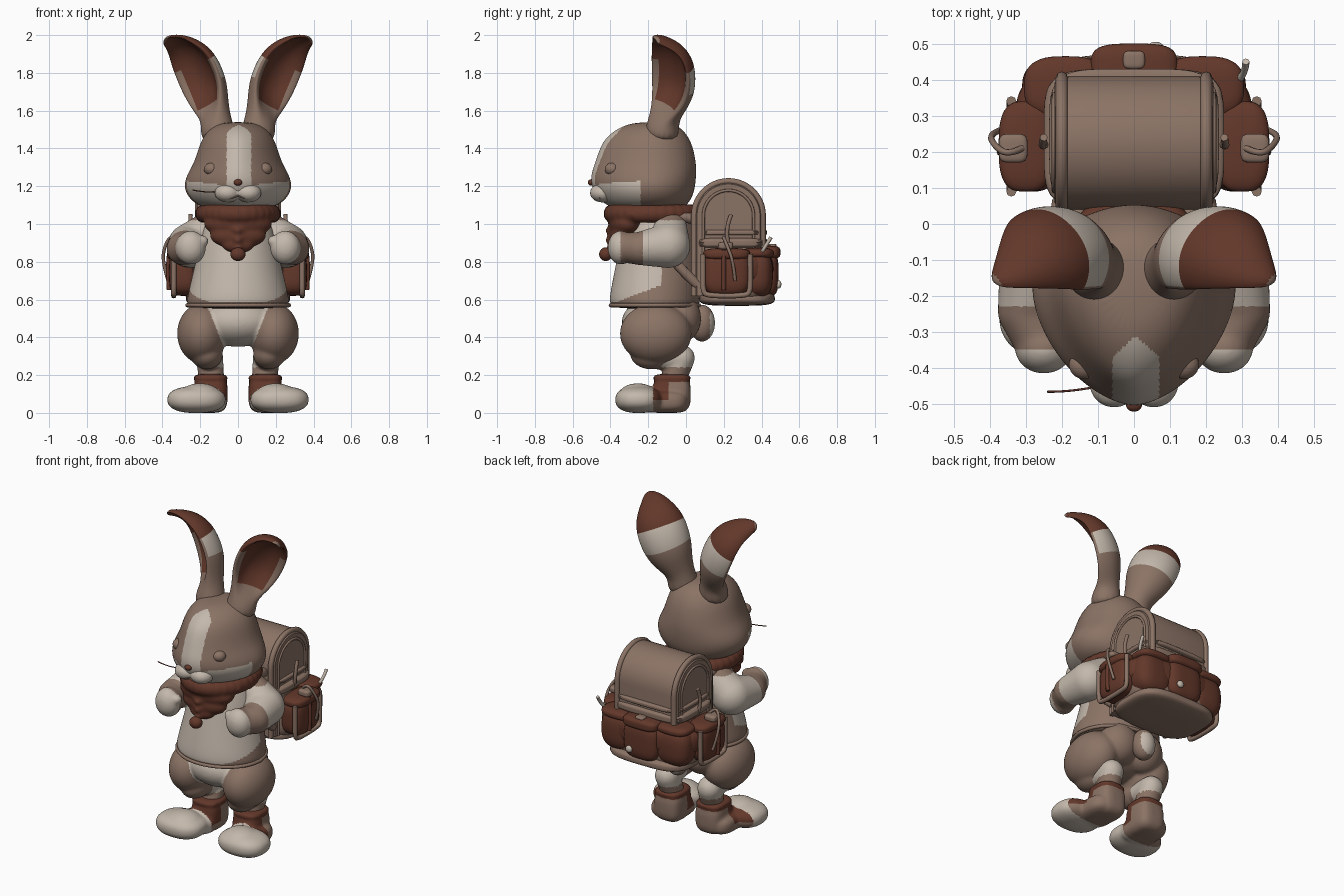
import bpy, bmesh, math
from mathutils import Vector

if "Cube" in bpy.data.objects:
    bpy.data.objects.remove(bpy.data.objects["Cube"], do_unlink=True)

TAUPE, CREAM, DARK = 0, 1, 2


def material(name, rgb):
    m = bpy.data.materials.new(name)
    m.use_nodes = True
    m.diffuse_color = (*rgb, 1)
    m.node_tree.nodes["Principled BSDF"].inputs["Base Color"].default_value = (*rgb, 1)
    return m


MATS = [material("taupe_fur", (.26, .172, .131)), material("cream_fur", (.55, .48, .41)),
        material("russet_cloth", (.125, .039, .023))]


def finish(obj, col):
    """Colour by one index, by a rule of position, or keep face indices when None."""
    mesh = obj.data
    if not len(mesh.materials):
        for m in MATS:
            mesh.materials.append(m)
    if col is not None:
        for p in mesh.polygons:
            p.material_index = col(*p.center) if callable(col) else col
    mesh.shade_smooth()
    mesh.set_sharp_from_angle(angle=math.radians(50))


def build(name, bm, col=TAUPE, mods=()):
    bmesh.ops.recalc_face_normals(bm, faces=bm.faces[:])
    mesh = bpy.data.meshes.new(name)
    bm.to_mesh(mesh)
    bm.free()
    for m in MATS:
        mesh.materials.append(m)
    obj = bpy.data.objects.new(name, mesh)
    bpy.context.scene.collection.objects.link(obj)
    for kind, opts in mods:
        mod = obj.modifiers.new(kind.lower(), kind)
        for key, value in opts.items():
            setattr(mod, key, value)
    if mods:
        dg = bpy.context.evaluated_depsgraph_get()
        new = bpy.data.meshes.new_from_object(obj.evaluated_get(dg))
        obj.modifiers.clear()
        obj.data = new
    finish(obj, col)


def puffs(name, balls, col=TAUPE, blend=False):
    """Ellipsoids (x, y, z, rx, ry, rz, squareness), optionally melted together."""
    bm = bmesh.new()
    for b in balls:
        p = b[6] if len(b) > 6 else 2
        for v in bmesh.ops.create_icosphere(bm, subdivisions=4, radius=1)["verts"]:
            n = sum(abs(k) ** p for k in v.co) ** (1 / p)
            v.co = Vector([b[i] + v.co[i] / n * b[i + 3] for i in range(3)])
    mods = [("REMESH", dict(mode="VOXEL", voxel_size=.008)),
            ("SMOOTH", dict(factor=.5, iterations=14))] if blend else []
    build(name, bm, col, mods)


def chain(points, steps=6):
    """Round balls interpolated along (x, y, z, r) points."""
    out = []
    for a, b in zip(points, points[1:]):
        for i in range(steps + 1):
            x, y, z, r = [p + (q - p) * i / steps for p, q in zip(a, b)]
            out.append((x, y, z, r, r, r))
    return out


def loft(name, rings, col=TAUPE, mods=(), index=None):
    bm = bmesh.new()
    rows = [[bm.verts.new(p) for p in ring] for ring in rings]
    n = len(rows[0])
    for i in range(len(rows) - 1):
        for j in range(n):
            k = (j + 1) % n
            f = bm.faces.new((rows[i][j], rows[i][k], rows[i + 1][k], rows[i + 1][j]))
            if index:
                f.material_index = index(i, j)
    bm.faces.new(rows[0])
    bm.faces.new(rows[-1])
    build(name, bm, col, mods)


def tube(name, points, r, col=TAUPE, cyclic=False):
    cu = bpy.data.curves.new(name, "CURVE")
    cu.dimensions = "3D"
    cu.bevel_depth, cu.bevel_resolution, cu.use_fill_caps = r, 2, True
    s = cu.splines.new("NURBS")
    s.points.add(len(points) - 1)
    for sp, p in zip(s.points, points):
        sp.co = (*p, 1)
    s.order_u, s.use_endpoint_u, s.use_cyclic_u, s.resolution_u = 3, True, cyclic, 6
    tmp = bpy.data.objects.new(name + "_path", cu)
    bpy.context.scene.collection.objects.link(tmp)
    dg = bpy.context.evaluated_depsgraph_get()
    mesh = bpy.data.meshes.new_from_object(tmp.evaluated_get(dg))
    bpy.data.objects.remove(tmp, do_unlink=True)
    mesh.materials.clear()
    obj = bpy.data.objects.new(name, mesh)
    bpy.context.scene.collection.objects.link(obj)
    finish(obj, col)


SIDES = ((1, "left"), (-1, "right"))
SUBSURF = [("SUBSURF", dict(levels=3))]


def both(balls):
    return [(s * b[0], *b[1:]) for b in balls for s in (1, -1)]


# Head: stacked rings that narrow toward the muzzle, with pale blaze and cheeks
HEAD = [(1.075, .12, -.34, -.03), (1.095, .21, -.42, 0), (1.14, .265, -.47, .035), (1.2, .29, -.505, .05),
        (1.26, .272, -.505, .055), (1.32, .235, -.485, .055), (1.4, .21, -.458, .04),
        (1.46, .187, -.425, .015), (1.515, .14, -.35, -.03), (1.54, .07, -.26, -.1)]


def head_ring(z, rx, front, back):
    out = []
    for i in range(32):
        c, s = math.cos(math.pi * i / 16), math.sin(math.pi * i / 16)
        e = 1.18 if s < 0 else 1
        depth = back + .18 if s > 0 else -.18 - front
        out.append((rx * math.copysign(abs(c) ** e, c), -.18 + depth * math.copysign(abs(s) ** e, s), z))
    return out


def head_colour(x, y, z):
    blaze = z > 1.2 and abs(x - .005) < min(.065, 1.1 * (-.31 - y))
    return CREAM if blaze or (y < -.24 and z < 1.2 + .1 * abs(x)) else TAUPE


loft("head", [head_ring(*r) for r in HEAD], head_colour, SUBSURF)
puffs("muzzle", both([(.055, -.44, 1.165, .07, .07, .052)]), CREAM, True)
puffs("nose", [(0, -.502, 1.22, .022, .018, .017)], DARK)
for s, side in SIDES:
    puffs(side + "_eyelid", [(s * .138, -.39, 1.29, .042, .04, .035)])
    tube(side + "_smile", [(0, -.49, 1.15), (s * .05, -.5, 1.122), (s * .11, -.455, 1.14)], .004)
tube("whisker", [(-.1, -.45, 1.17), (-.17, -.465, 1.165), (-.24, -.465, 1.18)], .003, DARK)

# Ears: hollow cross-section swept along a curling path (x, y, z, width, depth, hollow)
EAR = [(.10, -.13, 1.44, .11, .1, 0), (.115, -.12, 1.55, .078, .082, 0), (.15, -.10, 1.63, .115, .105, .7),
       (.185, -.08, 1.72, .152, .13, 1), (.24, -.08, 1.85, .155, .12, 1), (.285, -.10, 1.92, .12, .085, 1),
       (.34, -.135, 1.965, .07, .04, 1), (.39, -.165, 1.975, .025, .02, .5)]
FRONT = [(1, 0), (.9, .1), (.7, -.05), (.4, -.4), (0, -.5), (-.4, -.4), (-.7, -.05), (-.9, .1)]
BACK = [(-1, 0), (-.85, -.5), (-.5, -.87), (0, -1), (.5, -.87), (.85, -.5)]


def ear_index(i, j):
    if i >= 4 or (i >= 2 and 2 <= j <= 5):
        return DARK
    return CREAM if i == 3 and j >= 8 else TAUPE


for s, side in SIDES:
    path = [Vector((s * e[0], e[1], e[2])) for e in EAR]
    rings = []
    for i, e in enumerate(EAR):
        t = (path[min(i + 1, 7)] - path[max(i - 1, 0)]).normalized()
        f = Vector((s * .7, -.7, 0))
        f = (f - t * f.dot(t)).normalized()
        u = t.cross(f) * s
        sec = [(w, e[5] * d + (1 - e[5]) * math.sqrt(1 - w * w)) for w, d in FRONT] + BACK
        rings.append([path[i] + u * w * e[3] + f * d * e[4] for w, d in sec])
    loft(side + "_ear", rings, None, SUBSURF, ear_index)

# Shirt with rolled hem
SHIRT = [(.55, .25, -.38, .05), (.575, .275, -.405, .075), (.62, .268, -.405, .075), (.7, .25, -.39, .08),
         (.8, .225, -.37, .07), (.92, .205, -.345, .06), (1.02, .17, -.32, .04), (1.1, .12, -.27, 0)]


def oval(z, rx, y0, y1, n=28):
    return [(rx * math.cos(a), (y0 + y1) / 2 + (y1 - y0) / 2 * math.sin(a), z)
            for a in (2 * math.pi * i / n for i in range(n))]


def shirt_colour(x, y, z):
    return CREAM if y < -.13 and z > .59 + max(0, y + .36) * .38 else TAUPE


loft("shirt", [oval(*r) for r in SHIRT], shirt_colour, SUBSURF)
tube("shirt_hem", oval(.57, .27, -.4, .07), .011, TAUPE, True)


# Hips, thighs and tail
def hip_colour(x, y, z):
    return CREAM if y < -.19 and abs(x) < .08 + (z - .36) * .4 else TAUPE


puffs("hips_and_thighs", [(0, -.16, .48, .21, .18, .13)]
      + both([(.19, -.16, .42, .132, .19, .16), (.165, -.18, .31, .085, .115, .08),
              (.09, -.03, .5, .12, .11, .13)]), hip_colour, True)
puffs("tail", [(0, .085, .475, .07, .068, .097)], lambda x, y, z: CREAM if y > .125 and z < .53 else TAUPE)


# Limbs
def shank_colour(x, y, z):
    return CREAM if y > -.13 and .24 < z < .36 else TAUPE


def boot_colour(x, y, z):
    if y < -.175:
        return CREAM
    return DARK if z > .165 or (y < -.09 and z > .07) else TAUPE


def arm_colour(x, y, z):
    return TAUPE if -.345 < y < -.23 or z > 1.02 else CREAM


for s, side in SIDES:
    puffs(side + "_shank", chain([(s * .155, -.15, .3, .07), (s * .15, -.025, .29, .072),
                                  (s * .14, -.07, .17, .068)]), shank_colour, True)
    puffs(side + "_boot", [(s * .145, -.075, .1, .09, .1, .1, 3.5), (s * .17, -.12, .06, .11, .13, .06, 3),
                           (s * .22, -.25, .07, .155, .125, .071, 2.4), (s * .2, -.255, .09, .11, .105, .067),
                           (s * .145, -.075, .185, .09, .1, .022, 3)], boot_colour, True)
    puffs(side + "_arm", chain([(s * .15, -.08, .985, .085), (s * .255, -.095, .885, .118),
                                (s * .29, -.24, .87, .088), (s * .25, -.33, .875, .078)])
          + [(s * .25, -.345, .875, .08, .07, .09), (s * .19, -.35, .91, .035, .035, .03)],
          arm_colour, True)

# Neckerchief with sagging folds and toggle
neck = [(.18 * math.cos(a), -.17 + .22 * math.sin(a), 1.055, .048, .048, .05)
        for a in (2 * math.pi * i / 32 for i in range(32))]
folds = [b for d in (0, .05, .1) for b in chain([(-.19 + d, -.28, 1.05 - d * .6, .02),
         (0, -.405, .965 - d, .022), (.19 - d, -.28, 1.05 - d * .6, .02)], 9)]
puffs("neckerchief", neck + folds + [(0, -.31, 1, .18, .1, .075), (0, -.335, .94, .15, .07, .07),
                                     (0, -.36, .89, .085, .045, .045)], DARK, True)
puffs("neckerchief_knot", [(.04, .09, 1.1, .07, .03, .025)], DARK)
puffs("toggle", [(0, -.425, .84, .04, .035, .036)], DARK)


# Backpack: arched body with piping
def arch(x, k=1):
    pts = [(.225 + .185 * k * math.cos(a), 1.045 + .185 * k * math.sin(a))
           for a in (math.pi * i / 20 for i in range(21))]
    return [(x, y, z) for y, z in [(.225 + .185 * k, .62)] + pts + [(.225 - .185 * k, .62)]]


loft("pack_body", [arch(x, k) for x, k in ((-.22, .9), (-.2, .98), (-.18, 1), (.18, 1), (.2, .98), (.22, .9))])
for s, side in SIDES:
    tube(side + "_pack_piping", arch(s * .2, .98), .017)
    tube(side + "_pack_seam", arch(s * .22, .72), .008)
    tube(side + "_shoulder_strap", [(s * .15, .06, 1.02), (s * .17, -.06, 1.06), (s * .19, -.16, .95),
                                    (s * .22, -.05, .78), (s * .2, .06, .68)], .028)
    # Side pouch with trim, flap and cord
    puffs(side + "_pouch", [(s * .29, .215, .74, .075, .125, .12, 3.5),
                            (s * .3, .215, .84, .075, .125, .033, 3)], DARK)
    trim = [(s * .34, .215 + .125 * y, .73 + .11 * z) for y, z in
            ((-1, 1), (-1, 0), (-1, -.8), (-.8, -1), (.8, -1), (1, -.8), (1, 0), (1, 1))]
    tube(side + "_pouch_trim", trim, .014)
    tube(side + "_pouch_strap", [(s * .36, .2, .86), (s * .375, .2, .8), (s * .365, .2, .65)], .012, DARK)
    puffs(side + "_buckle", [(s * .335, .21, .885, .04, .04, .02, 4)])
    tube(side + "_cord", [(s * .31, .21, .9), (s * .35, .19, .95), (s * .39, .22, .88), (s * .4, .25, .8),
                          (s * .37, .26, .7)], .009)
    tube(side + "_twig", [(s * .24, .23, .88), (s * .26, .2, .96), (s * .25, .24, 1.05)], .011)
    puffs(side + "_back_pocket", [(s * .19, .375, .735, .12, .085, .125, 2.8),
                                  (s * .19, .38, .845, .115, .085, .03, 2.8)], DARK)

puffs("pack_base", [(0, .26, .72, .295, .185, .15, 4)])
puffs("pack_skirt", [(0, .275, .76, .33, .19, .11, 3)], DARK)
puffs("pack_belt", [(0, .235, .9, .25, .195, .03, 5), (0, .235, .955, .235, .195, .018, 5)])
puffs("centre_back_pocket", [(0, .425, .735, .12, .065, .12, 3.5), (0, .435, .85, .12, .065, .035, 3.5)], DARK)
puffs("pack_bottom_rim", [(0, .27, .605, .275, .2, .038, 3.5)])
puffs("centre_buckle", [(0, .455, .88, .03, .025, .015, 4)])
puffs("pocket_button", [(.06, .49, .68, .022, .015, .022)], CREAM)
tube("loose_cord", [(.29, .4, .85), (.31, .42, .88), (.31, .45, .93)], .01, CREAM)
